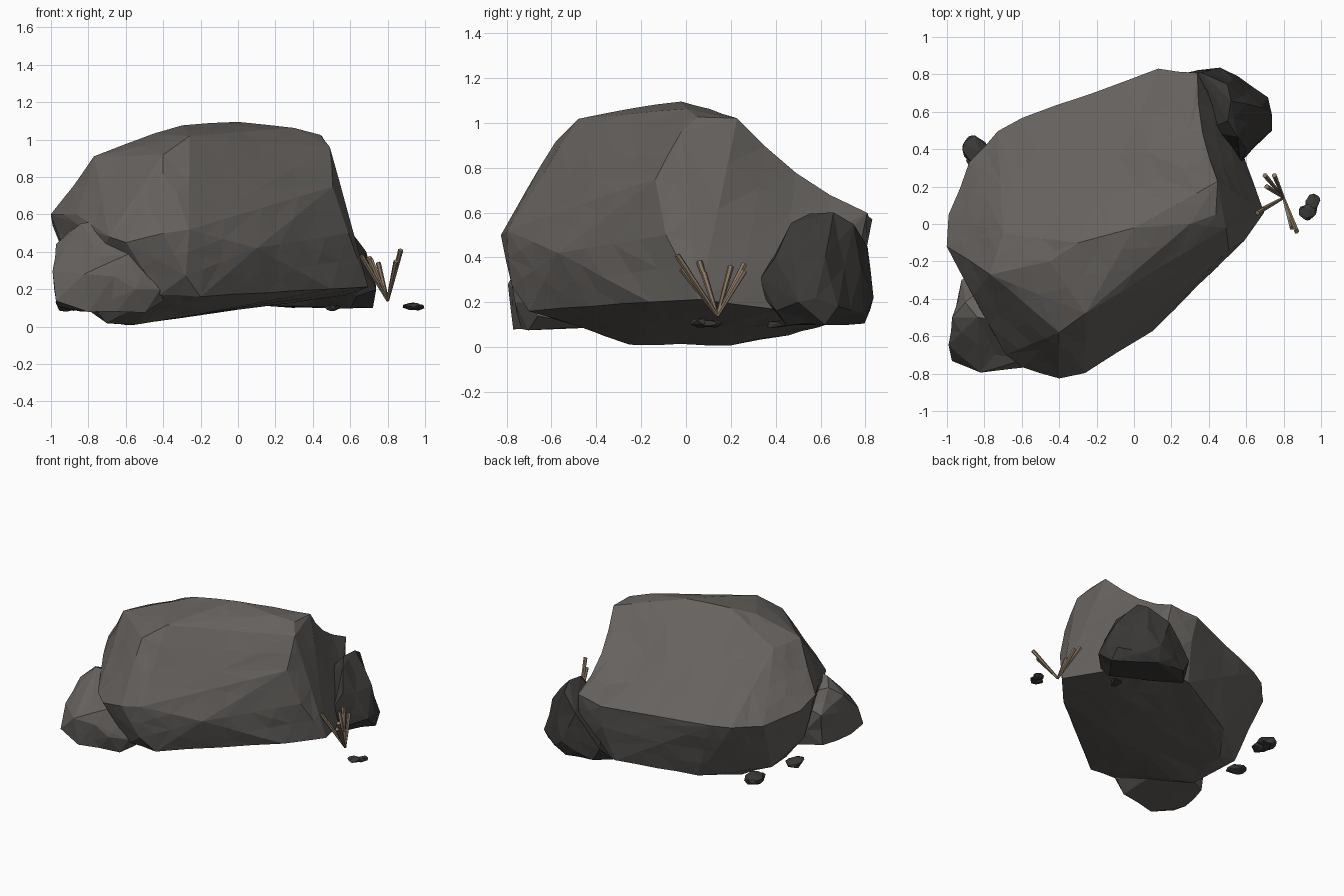
import bpy, bmesh, random
from mathutils import Vector

if "Cube" in bpy.data.objects:
    bpy.data.objects.remove(bpy.data.objects["Cube"])

random.seed(4)


def material(name, r, g, b):
    m = bpy.data.materials.new(name)
    m.diffuse_color = (r, g, b, 1)
    m.use_nodes = True
    m.node_tree.nodes["Principled BSDF"].inputs["Base Color"].default_value = m.diffuse_color
    return m


STONE = material("stone", 0.13, 0.12, 0.112)
DARK = material("dark_stone", 0.042, 0.04, 0.038)
WOOD = material("dry_wood", 0.24, 0.18, 0.12)


def finish(bm, name, mat):
    bmesh.ops.recalc_face_normals(bm, faces=bm.faces)
    me = bpy.data.meshes.new(name)
    bm.to_mesh(me)
    bm.free()
    me.materials.append(mat)
    ob = bpy.data.objects.new(name, me)
    bpy.context.collection.objects.link(ob)
    return ob


def hull_rock(name, pts, mat, rough=0.0, passes=1, dents=()):
    """Faceted rock: convex hull of corner points, long edges broken slightly,
    then dents (centre, radius, depth) pressed into the broken faces."""
    bm = bmesh.new()
    for p in pts:
        bm.verts.new(p)
    bmesh.ops.convex_hull(bm, input=bm.verts)
    loose = [v for v in bm.verts if not v.link_faces]
    bmesh.ops.delete(bm, geom=loose, context='VERTS')
    corners = set(bm.verts)
    for _ in range(passes if rough else 0):
        long_edges = [e for e in bm.edges if e.calc_length() > 0.2]
        bmesh.ops.subdivide_edges(bm, edges=long_edges, cuts=1)
        bmesh.ops.triangulate(bm, faces=bm.faces)
    bm.normal_update()
    for v in [v for v in bm.verts if v not in corners]:
        push = random.uniform(-rough, rough * 0.5)
        for centre, radius, depth in dents:
            f = max(0, 1 - (v.co - Vector(centre)).length / radius)
            push -= depth * min(1, 2 * f)
        v.co += v.normal * push
    return finish(bm, name, mat)


# Main boulder: crown, shoulder, widest belt, then slanted underside
crown = [(-.30, -.10, 1.08), (0, -.02, 1.10), (.30, 0, 1.065), (.44, .05, 1.03),
         (.45, .23, 1.025), (-.26, -.48, 1.02), (-.45, -.2, 1.03),
         (.49, -.02, .96), (-.77, -.27, .91), (-.70, -.05, .90), (-.40, -.58, .92)]
belt = [(-.26, -.80, .52), (-.40, -.83, .50), (-.60, -.77, .45), (-.69, -.70, .48),
        (-.86, -.38, .60), (-1, -.12, .60), (-.99, .05, .54), (-.88, .33, .50),
        (-.73, .50, .51), (-.60, .57, .52), (-.15, .70, .55), (.13, .83, .57),
        (.34, .81, .60), (.10, -.57, .42), (.51, -.14, .75),
        (.59, -.09, .5)]
under = [(-.20, -.70, .16), (-.42, -.70, .17), (-.28, -.78, .27), (.50, -.16, .20),
         (.70, .06, .21), (.57, .40, .17), (.38, .70, .16), (.10, .70, .12),
         (-.42, .46, .05), (-.60, .20, .01), (-.55, -.25, .01), (-.70, -.20, .02),
         (-.80, .12, .09), (-.85, -.2, .2), (.15, .8, .4)]
hull_rock("main_boulder", crown + belt + under, STONE, 0.006, 2,
          [((.25, .52, .80), .38, .05)])

# Pale rock leaning on the front left
hull_rock("front_left_rock", [
    (-1, -.65, .30), (-.97, -.50, .44), (-.90, -.42, .51), (-.84, -.50, .56),
    (-.71, -.52, .57), (-.67, -.62, .48), (-.58, -.72, .39), (-.41, -.72, .20),
    (-.40, -.66, .14), (-.50, -.70, .08), (-.80, -.77, .08), (-.97, -.73, .14),
    (-.82, -.79, .28), (-.66, -.78, .27), (-.55, -.76, .20), (-.92, -.30, .35),
    (-.90, -.35, .10), (-.97, -.60, .10), (-.70, -.25, .09), (-.50, -.40, .09),
    (-.70, -.25, .45)], STONE, 0.012)

# Dark rock tucked behind on the right
hull_rock("back_right_rock", [
    (.36, .81, .45), (.33, .83, .25), (.46, .835, .22), (.56, .80, .15),
    (.50, .75, .55), (.52, .66, .61), (.50, .55, .60), (.55, .47, .55),
    (.60, .40, .40), (.57, .33, .30), (.57, .34, .22), (.64, .40, .16),
    (.74, .50, .20), (.75, .58, .22), (.72, .68, .18), (.68, .62, .40),
    (.72, .62, .10), (.60, .45, .10), (.45, .80, .10), (.35, .55, .11),
    (.38, .50, .45), (.17, .79, .22), (.13, .68, .11), (.22, .80, .12)],
    DARK, 0.012)


# Loose pebbles on the ground
def pebble(name, loc, size):
    pts = []
    for _ in range(22):
        d = Vector([random.gauss(0, 1) for _ in range(3)]).normalized()
        pts.append([l + s * c for l, s, c in zip(loc, size, d)])
    hull_rock(name, pts, DARK)


pebble("right_pebble_a", (.93, .065, .108), (.052, .046, .022))
pebble("right_pebble_b", (.957, .115, .105), (.043, .048, .019))
pebble("back_right_pebble", (.51, .405, .10), (.045, .05, .02))
pebble("left_pebble", (-.92, .0, .115), (.07, .08, .035))
pebble("back_left_pebble", (-.85, .40, .125), (.07, .08, .045))
pebble("back_left_chip", (-.84, .34, .11), (.06, .06, .03))


# Dry twigs fanning out from one root
root = Vector((.80, .14, .14))
tips = [(.87, -.04, .41), (.845, -.02, .35), (.66, .06, .38),
        (.70, .26, .37), (.75, .26, .34), (.71, .20, .36), (.69, .08, .33)]
for i, t in enumerate(tips):
    d = Vector(t) - root
    bm = bmesh.new()
    bmesh.ops.create_cone(bm, cap_ends=True, segments=6, radius1=.008,
                          radius2=.014, depth=d.length)
    ob = finish(bm, f"twig_{i + 1}", WOOD)
    ob.location = root + d / 2
    ob.rotation_mode = 'QUATERNION'
    ob.rotation_quaternion = d.to_track_quat('Z', 'Y')
